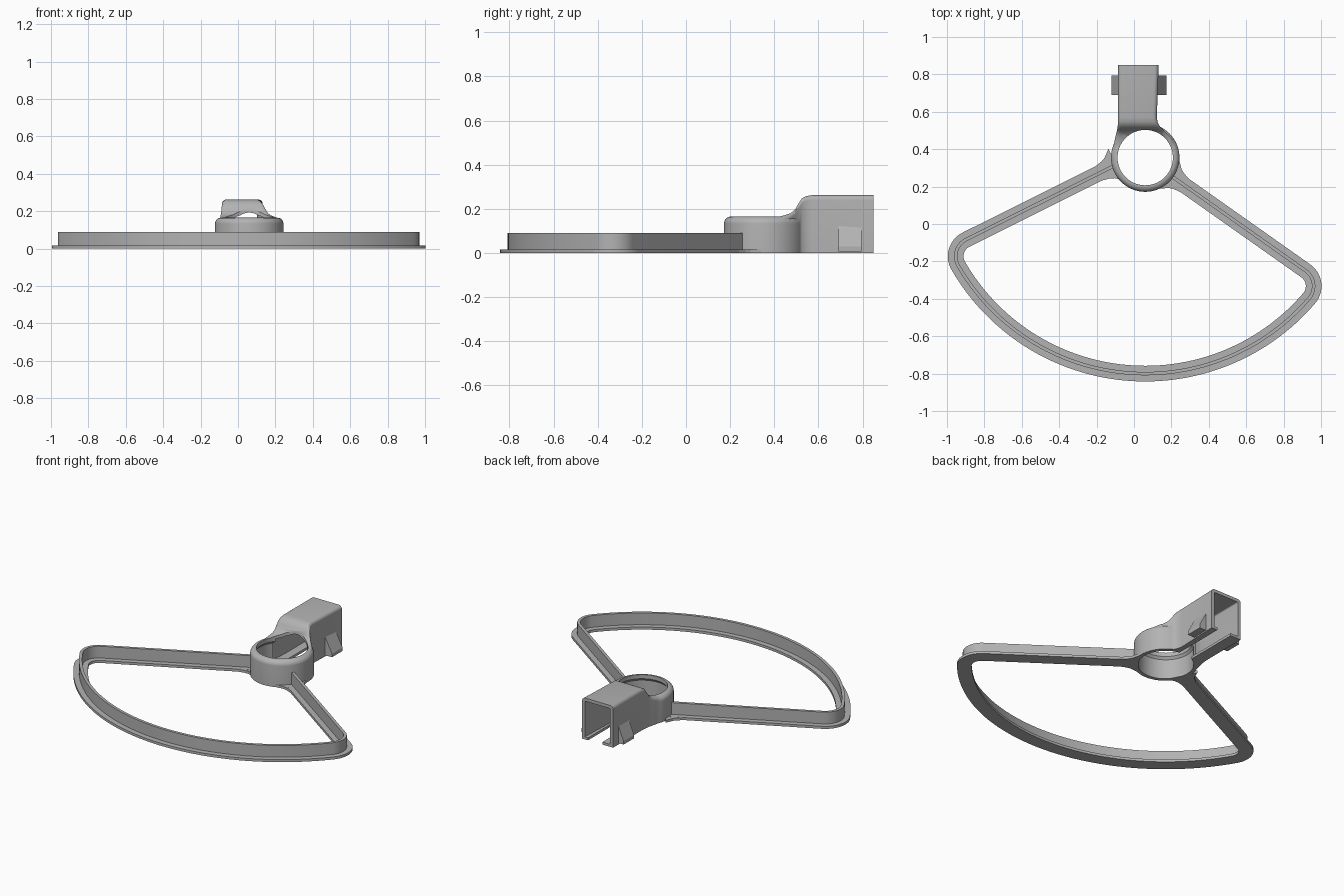
import bpy, bmesh
from math import sin, cos, asin, sqrt, radians, degrees, pi
from mathutils import Vector

cube = bpy.data.objects.get("Cube")
if cube:
    bpy.data.objects.remove(cube)

grey = bpy.data.materials.new("light_grey")
grey.use_nodes = True
colour = (0.45, 0.45, 0.45, 1)
grey.diffuse_color = colour
grey.node_tree.nodes["Principled BSDF"].inputs["Base Color"].default_value = colour

C = Vector((0.06, 0.355))      # ring centre
R, CORNER = 1.155, 0.10        # guard arc and corner radii
RING_R, BORE_R = 0.183, 0.148


def polar(deg, r=1.0):
    return Vector((cos(radians(deg)), sin(radians(deg)))) * r


def loft(name, sections, closed=False):
    """Skin a list of equal-length point loops."""
    bm = bmesh.new()
    rings = [[bm.verts.new(p) for p in s] for s in sections]
    n = len(rings[0])
    pairs = list(zip(rings, rings[1:])) + ([(rings[-1], rings[0])] if closed else [])
    for a, b in pairs:
        for i in range(n):
            j = (i + 1) % n
            bm.faces.new((a[i], a[j], b[j], b[i]))
    if not closed:
        bm.faces.new(rings[0])
        bm.faces.new(rings[-1])
    bmesh.ops.recalc_face_normals(bm, faces=bm.faces)
    mesh = bpy.data.meshes.new(name)
    bm.to_mesh(mesh)
    bm.free()
    obj = bpy.data.objects.new(name, mesh)
    bpy.context.collection.objects.link(obj)
    mesh.materials.append(grey)
    return obj


def disc_stack(name, levels, n=72):
    """Round solid from (radius, z) levels, on the ring centre."""
    return loft(name, [[(*(C + polar(360 * i / n, r)), z) for i in range(n)] for r, z in levels])


def box(name, x0, x1, y0, y1, z0, z1):
    return loft(name, [[(x0, y0, z), (x1, y0, z), (x1, y1, z), (x0, y1, z)] for z in (z0, z1)])


def combine(target, tool, operation):
    mod = target.modifiers.new(operation.title(), 'BOOLEAN')
    mod.operation, mod.object, mod.solver = operation, tool, 'EXACT'
    bpy.context.view_layer.update()
    baked = bpy.data.meshes.new_from_object(
        target.evaluated_get(bpy.context.evaluated_depsgraph_get()))
    target.modifiers.clear()
    target.data = baked
    bpy.data.objects.remove(tool)


def smooth(obj):
    bpy.ops.object.select_all(action='DESELECT')
    obj.select_set(True)
    bpy.context.view_layer.objects.active = obj
    bpy.ops.object.shade_smooth_by_angle(angle=radians(32))


# Guard: centreline of two spokes, two rounded corners and the big arc
def corner(angle, shift, side):
    """Spoke start and fillet points; side is +1 or -1 for the outward normal."""
    out = angle + side * 90
    along = angle - side * degrees(asin((CORNER - shift) / (R - CORNER)))
    centre = C + polar(along, R - CORNER)
    pts = [C + polar(out, shift) + polar(angle, 0.168)]
    pts += [centre + polar(out + (along - out) * i / 14, CORNER) for i in range(15)]
    return pts, along


SPOKES = ((206.5, 0.035, -1), (324.8, 0.0, 1))
left_pts, left_end = corner(*SPOKES[0])
right_pts, right_end = corner(*SPOKES[1])
arc = [C + polar(left_end + (right_end - left_end) * i / 60, R) for i in range(1, 60)]
path = left_pts + arc + right_pts[::-1]

# Wide flat flange with a thin upright rib, as one T section
half = [(0.042, 0), (0.042, 0.016), (0.009, 0.016), (0.009, 0.09)]
section = half + [(-o, z) for o, z in half[::-1]]
loops = []
for i, p in enumerate(path):
    before, after = path[max(i - 1, 0)], path[min(i + 1, len(path) - 1)]
    if i == 1:
        before, after = path[0], path[1]
    if i == len(path) - 2:
        before, after = path[-2], path[-1]
    t = (after - before).normalized()
    side = Vector((t.y, -t.x))
    loops.append([(*(p + side * o), z) for o, z in section])
smooth(loft("guard_frame", loops))

# Flared feet where the spokes meet the ring
for name, (angle, shift, side) in zip(("right_spoke_foot", "left_spoke_foot"), SPOKES):
    base, across = C + polar(angle + side * 90, shift), polar(angle + 90)
    loops = []
    for t, w in ((0.155, 0.095), (0.175, 0.078), (0.195, 0.061), (0.22, 0.05), (0.26, 0.042)):
        p = base + polar(angle, t)
        a, b = p - across * w, p + across * w
        loops.append([(*a, 0), (*b, 0), (*b, 0.0155), (*a, 0.0155)])
    loft(name, loops)

# Mount ring with a rounded upper edge
fillet = 0.032
levels = [(RING_R, 0)] + [(RING_R - fillet + fillet * cos(i * pi / 16),
                          0.165 - fillet + fillet * sin(i * pi / 16)) for i in range(9)]
mount = disc_stack("ring_and_arm_socket", levels)

# Socket arm, stations of (y, left x, right x, top z) blending out of the ring
STATIONS = [(0.40, -0.112, 0.232, 0.160), (0.45, -0.103, 0.208, 0.172),
            (0.475, -0.097, 0.186, 0.181), (0.495, -0.092, 0.164, 0.198),
            (0.51, -0.089, 0.148, 0.225), (0.525, -0.087, 0.136, 0.247),
            (0.545, -0.086, 0.126, 0.258), (0.57, -0.085, 0.122, 0.262),
            (0.85, -0.085, 0.132, 0.262)]


def arm_section(y, x0, x1, top, floor, r):
    pts = [(x0, y, floor), (x1, y, floor)]
    for cx, start in ((x1 - r, 0), (x0 + r, 90)):
        for i in range(7):
            d = polar(start + i * 15, r)
            pts.append((cx + d.x, y, top - r + d.y))
    return pts


arm = loft("arm", [arm_section(*s, 0, 0.022) for s in STATIONS])
combine(mount, arm, 'UNION')

# Bore, hollow channel and the slot underneath
T = 0.02
inner = [(y, a + T, b - T, top - T) for y, a, b, top in STATIONS[1:]]
inner.append((0.9, *inner[-1][1:]))
channel = loft("channel", [arm_section(*s, 0.016, 0.008) for s in inner])
bore = disc_stack("bore", [(0.16, -0.1), (0.16, 0.125), (BORE_R, 0.14), (BORE_R, 0.4)])
slot = box("slot", -0.01, 0.09, 0.42, 0.9, -0.1, 0.1)
for tool in (channel, bore, slot):
    combine(mount, tool, 'DIFFERENCE')
smooth(mount)

# Wedge clips on both sides of the arm, thick at the bottom
for name, wall, tip in (("left_clip", 0.125, 0.175), ("right_clip", -0.08, -0.12)):
    loft(name, [[(wall, y, 0.008), (tip, y, 0.008), (tip, y, 0.03), (wall, y, 0.125)]
                for y in (0.69, 0.795)])
